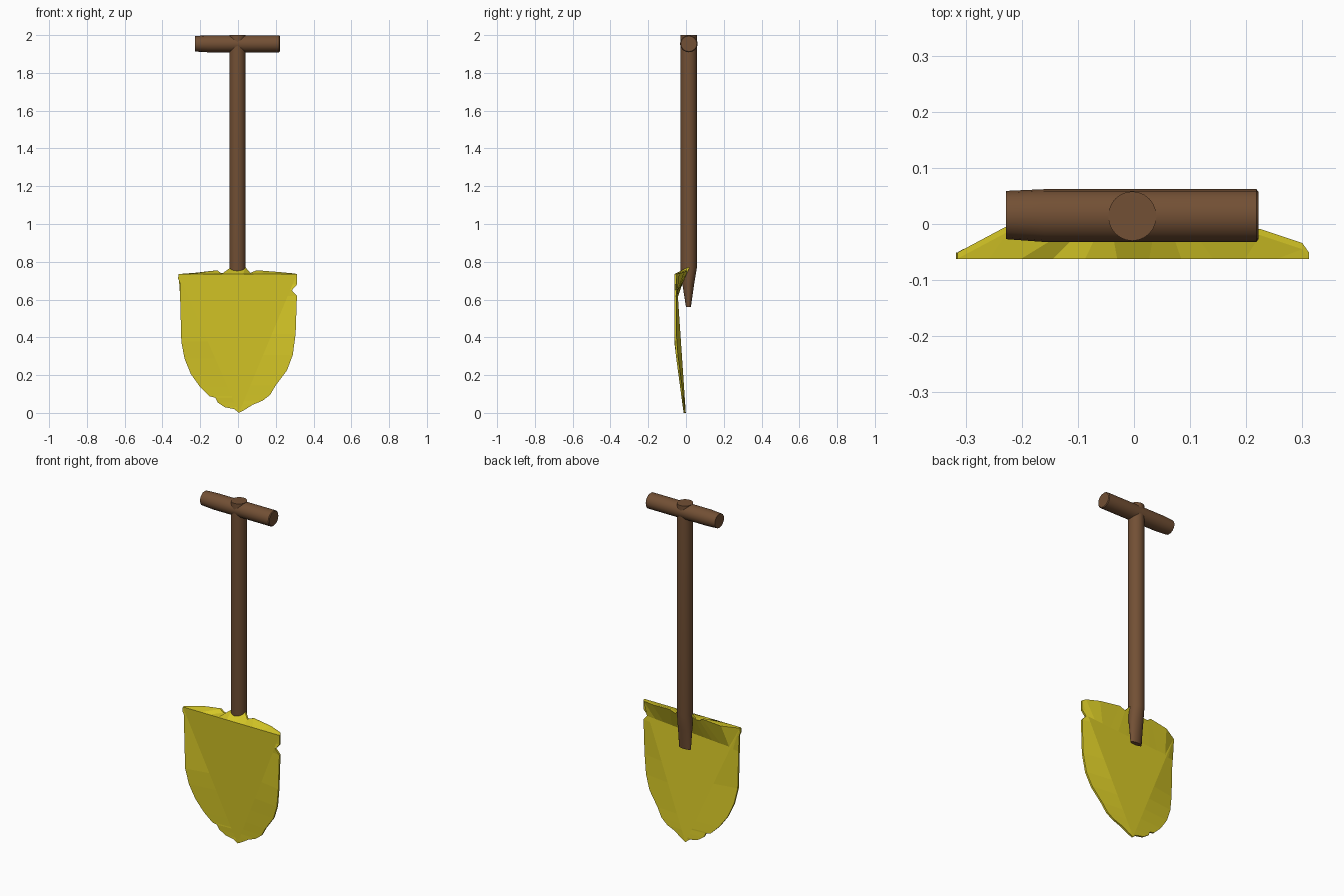
import bpy, bmesh, math

if "Cube" in bpy.data.objects:
    bpy.data.objects.remove(bpy.data.objects["Cube"])


def material(name, rgb):
    m = bpy.data.materials.new(name)
    m.diffuse_color = (*rgb, 1)
    m.use_nodes = True
    m.node_tree.nodes["Principled BSDF"].inputs["Base Color"].default_value = m.diffuse_color
    return m


WOOD = material("brown_wood", (0.17, 0.08, 0.035))
METAL = material("yellow_metal", (0.68, 0.58, 0.02))


def finish(name, bm, mat):
    me = bpy.data.meshes.new(name)
    bmesh.ops.recalc_face_normals(bm, faces=bm.faces)
    bm.to_mesh(me)
    bm.free()
    me.materials.append(mat)
    ob = bpy.data.objects.new(name, me)
    bpy.context.collection.objects.link(ob)
    return ob


def loft(name, rings, place, sides=24):
    """Rod through rings of (position, half width, half depth, centre depth)."""
    bm = bmesh.new()
    loops = []
    for p, rw, rd, c in rings:
        angles = [2 * math.pi * i / sides for i in range(sides)]
        loops.append([bm.verts.new(place(p, rw * math.cos(a), c + rd * math.sin(a)))
                      for a in angles])
    for a, b in zip(loops, loops[1:]):
        for i in range(sides):
            j = (i + 1) % sides
            bm.faces.new((a[i], a[j], b[j], b[i]))
    bm.faces.new(loops[0])
    bm.faces.new(loops[-1])
    ob = finish(name, bm, WOOD)
    bpy.ops.object.select_all(action='DESELECT')
    bpy.context.view_layer.objects.active = ob
    ob.select_set(True)
    bpy.ops.object.shade_smooth_by_angle(angle=math.radians(30))


# Shaft, flattened to a wedge behind the blade
loft("shaft", [(0.56, 0.037, 0.013, 0.013), (0.68, 0.042, 0.031, 0.012),
               (0.77, 0.043, 0.044, 0.014), (2.0, 0.043, 0.044, 0.014)],
     lambda p, w, d: (w - 0.003, d, p))

# Cross handle
loft("cross_handle", [(-0.228, 0.041, 0.043, 0.016), (-0.16, 0.045, 0.047, 0.015),
                      (0.218, 0.045, 0.047, 0.015), (0.222, 0.041, 0.042, 0.015)],
     lambda p, w, d: (p, d, 1.954 + w), 16)

# Blade plate: flat middle triangle with side strips out to the worn outline
TOP, BOTTOM = 0.735, 0.005
LEFT = [(-0.315, TOP), (-0.317, 0.71), (-0.308, 0.69), (-0.306, 0.6), (-0.300, 0.38),
        (-0.283, 0.29), (-0.25, 0.21), (-0.2, 0.14), (-0.15, 0.092), (-0.12, 0.085),
        (-0.108, 0.06), (-0.07, 0.035), (-0.02, 0.025)]
RIGHT = [(0.312, TOP), (0.312, 0.68), (0.285, 0.65), (0.312, 0.62), (0.305, 0.42),
         (0.29, 0.31), (0.26, 0.23), (0.2, 0.15), (0.17, 0.1), (0.13, 0.069),
         (0.08, 0.049), (0.03, 0.018)]


def rim_y(z):
    return -0.062 if z > 0.37 else -0.012 - 0.05 * z / 0.37


def inner(corner_x, z):
    t = (z - BOTTOM) / (TOP - BOTTOM)
    return (0.005 + (corner_x - 0.005) * t, -0.012 - 0.05 * t, z)


bm = bmesh.new()
tip = bm.verts.new((0.005, -0.012, BOTTOM))
seams = []
for side in (LEFT, RIGHT):
    rim = [bm.verts.new((x, rim_y(z), z)) for x, z in side]
    seam = [rim[0]] + [bm.verts.new(inner(side[0][0], z)) for x, z in side[1:]]
    bm.faces.new((rim[0], rim[1], seam[1]))
    for i in range(1, len(rim) - 1):
        bm.faces.new((rim[i], rim[i + 1], seam[i + 1], seam[i]))
    bm.faces.new((rim[-1], tip, seam[-1]))
    seams.append(seam)
bm.faces.new(seams[0] + [tip] + seams[1][::-1])
# back skin, a copy joined along the rim
border = [e for e in bm.edges if e.is_boundary]
geo = bmesh.ops.duplicate(bm, geom=bm.verts[:] + bm.edges[:] + bm.faces[:])
vmap = geo["vert_map"]
for e in border:
    a, b = e.verts
    bm.faces.new((a, b, vmap[b], vmap[a]))
for v in [v for v in geo["geom"] if isinstance(v, bmesh.types.BMVert)]:
    v.co.y += 0.011
bmesh.ops.translate(bm, verts=bm.verts, vec=(0, 0, -BOTTOM))
for v in bm.verts:
    v.co.z += BOTTOM * v.co.z / TOP
finish("blade_plate", bm, METAL)

# Blade head: top lip bending back, with the sloping rear face below it
LIP = [(-0.315, -0.062, 0.735), (-0.225, -0.014, 0.742), (-0.11, -0.006, 0.755),
       (-0.09, -0.008, 0.74), (-0.06, -0.006, 0.741), (-0.042, 0.005, 0.768),
       (0.04, 0.008, 0.77), (0.065, -0.006, 0.741), (0.1, -0.006, 0.755),
       (0.225, -0.02, 0.745), (0.3, -0.045, 0.738), (0.312, -0.062, 0.735)]
bm = bmesh.new()
front = [bm.verts.new(p) for p in LIP]
back = [bm.verts.new((x, y + 0.011, z)) for x, y, z in LIP]
n = len(LIP) - 1
chord = [front[0]] + [bm.verts.new((-0.315 + 0.627 * i / n, -0.062, TOP))
                      for i in range(1, n)] + [front[-1]]
low = [bm.verts.new((-0.305 + 0.59 * i / n, -0.045, 0.6 + 0.05 * i / n))
       for i in range(n + 1)]
for i in range(n):
    lip = [chord[i], chord[i + 1], front[i + 1], front[i]]
    bm.faces.new(list(dict.fromkeys(lip)))
    bm.faces.new((front[i], front[i + 1], back[i + 1], back[i]))
    bm.faces.new((back[i], back[i + 1], low[i + 1], low[i]))
finish("blade_head", bm, METAL)
